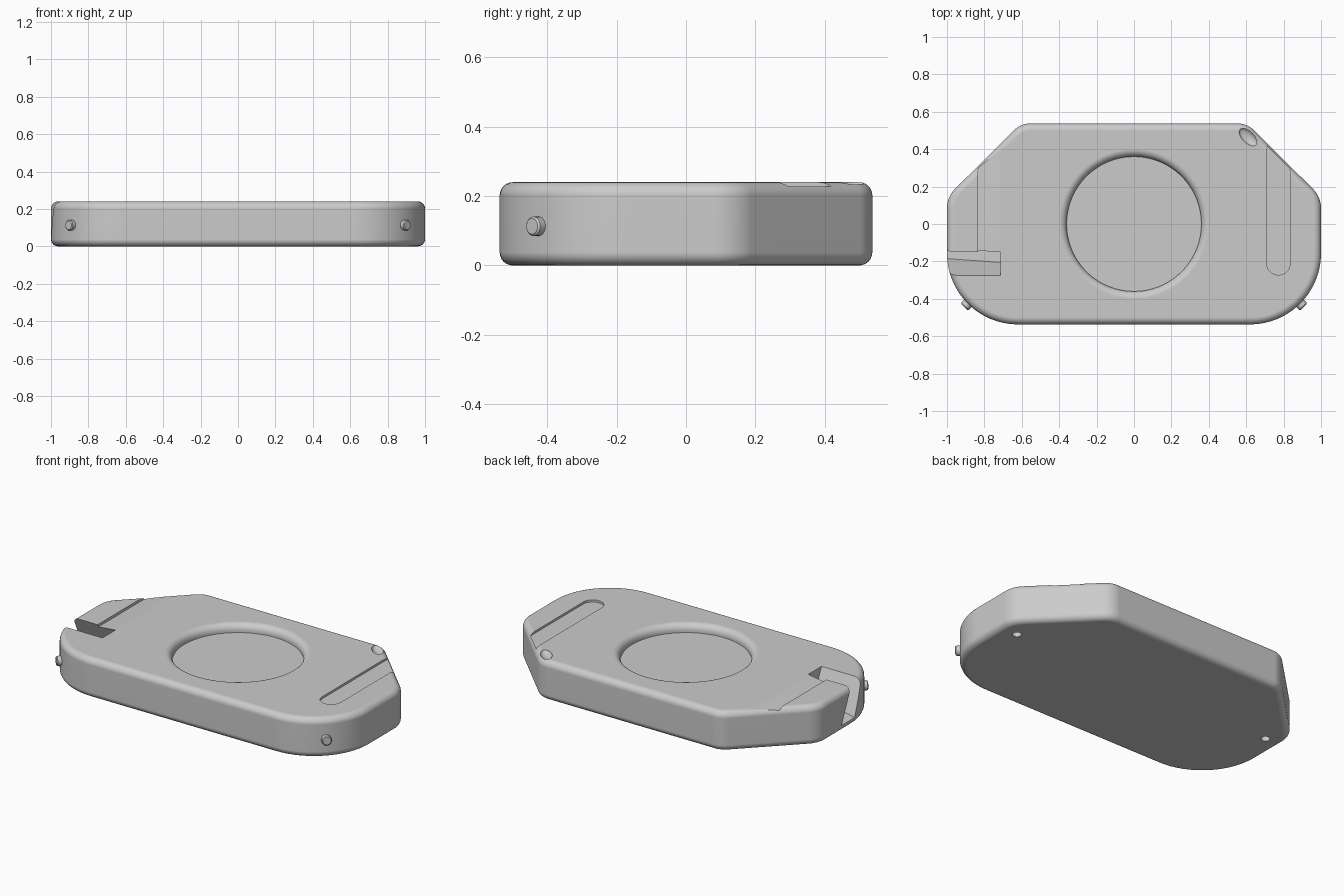
import bpy, bmesh, math
from mathutils import Vector

old = bpy.data.objects.get("Cube")
if old:
    bpy.data.objects.remove(old)

HEIGHT = 0.24
FILLET = 0.038

grey = bpy.data.materials.new("plain_grey")
grey.use_nodes = True
grey.diffuse_color = (0.6, 0.6, 0.6, 1)
grey.node_tree.nodes["Principled BSDF"].inputs["Base Color"].default_value = (0.6, 0.6, 0.6, 1)


def loft(name, rings):
    """Closed solid skinned through equal-length rings of points."""
    bm = bmesh.new()
    loops = [[bm.verts.new(p) for p in ring] for ring in rings]
    for a, b in zip(loops, loops[1:]):
        for i in range(len(a)):
            j = (i + 1) % len(a)
            bm.faces.new((a[i], a[j], b[j], b[i]))
    bm.faces.new(loops[0][::-1])
    bm.faces.new(loops[-1])
    bmesh.ops.recalc_face_normals(bm, faces=bm.faces)
    mesh = bpy.data.meshes.new(name)
    bm.to_mesh(mesh)
    bm.free()
    mesh.materials.append(grey)
    obj = bpy.data.objects.new(name, mesh)
    bpy.context.collection.objects.link(obj)
    return obj


def circle(x, y, z, r, n=32):
    steps = [math.tau * i / n for i in range(n)]
    return [(x + r * math.cos(a), y + r * math.sin(a), z) for a in steps]


def activate(obj):
    bpy.ops.object.select_all(action='DESELECT')
    obj.select_set(True)
    bpy.context.view_layer.objects.active = obj


def cut(target, cutter):
    activate(target)
    mod = target.modifiers.new("cut", 'BOOLEAN')
    mod.operation = 'DIFFERENCE'
    mod.solver = 'EXACT'
    mod.object = cutter
    bpy.ops.object.modifier_apply(modifier=mod.name)
    bpy.data.objects.remove(cutter)


# Body outline: corner position and rounding radius, counter-clockwise
CORNERS = [(-1, -0.537, 0.38), (1, -0.537, 0.38), (1, 0.145, 0.15),
           (0.605, 0.537, 0.12), (-0.605, 0.537, 0.12), (-1, 0.145, 0.15)]


def outline(inset, z, steps=16):
    pts = []
    for i, (x, y, r) in enumerate(CORNERS):
        p = Vector((x, y))
        before = (p - Vector(CORNERS[i - 1][:2])).normalized()
        after = (Vector(CORNERS[(i + 1) % len(CORNERS)][:2]) - p).normalized()
        turn = math.acos(before.dot(after))
        inward = (after - before).normalized()
        centre = p + inward * (r / math.cos(turn / 2))
        start = math.atan2(-before.x, before.y)
        for k in range(steps + 1):
            a = start + turn * k / steps
            pts.append((centre.x + (r - inset) * math.cos(a),
                        centre.y + (r - inset) * math.sin(a), z))
    return pts


# Body with rounded lower and upper rims
quarter = [math.pi / 2 * k / 6 for k in range(7)]
rings = [outline(FILLET * (1 - math.sin(a)), FILLET * (1 - math.cos(a))) for a in quarter]
rings += [outline(FILLET * (1 - math.cos(a)), HEIGHT - FILLET * (1 - math.sin(a))) for a in quarter]
body = loft("body", rings)

# Round dish with a softened lip
lip = 0.04
rings = [circle(0, 0, HEIGHT - 0.05, 0.36, 96)]
rings += [circle(0, 0, HEIGHT - lip * (1 - math.sin(a)), 0.36 + lip * (1 - math.cos(a)), 96)
          for a in quarter]
rings.append(circle(0, 0, HEIGHT + 0.03, 0.36 + lip, 96))
cut(body, loft("dish_cutter", rings))

# Shallow groove with one round end, open at the bevelled corner
def groove(z):
    pts = [(0.7725 + 0.0625 * math.cos(a), -0.21 + 0.0625 * math.sin(a), z)
           for a in [math.pi + math.pi * k / 16 for k in range(17)]]
    return pts + [(0.835, 0.7, z), (0.71, 0.7, z)]

cut(body, loft("groove_cutter", [groove(HEIGHT - 0.013), groove(HEIGHT + 0.05)]))

# Leaning side notch whose floor falls toward the outside
def notch(x, floor):
    lean = lambda y, z: y + 0.45 * (HEIGHT - z)
    top = HEIGHT + 0.06
    return [(x, lean(-0.275, floor), floor), (x, lean(-0.15, floor), floor),
            (x, lean(-0.15, top), top), (x, lean(-0.275, top), top)]

cut(body, loft("notch_cutter", [notch(-1.1, 0.025), notch(-0.715, 0.085)]))

# Ramped strip running from the notch to the bevelled corner
def ramp(y):
    return [(-0.835, y, HEIGHT - 0.016), (-0.565, y, HEIGHT + 0.02), (-0.835, y, HEIGHT + 0.02)]

cut(body, loft("ramp_cutter", [ramp(-0.17), ramp(0.7)]))

# Small oval dimple beside the bevelled corner
bpy.ops.mesh.primitive_uv_sphere_add(segments=32, ring_count=16, radius=1,
                                     location=(0.61, 0.465, HEIGHT + 0.001),
                                     rotation=(0, 0, -math.pi / 4))
dimple = bpy.context.object
dimple.scale = (0.06, 0.032, 0.022)
bpy.context.view_layer.update()
dimple.data.materials.append(grey)
cut(body, dimple)

# Two small holes in the underside
for side in (-1, 1):
    cut(body, loft("hole_cutter", [circle(side * 0.89, 0.06, z, 0.025) for z in (-0.05, 0.05)]))

# Side pins on the rounded front corners
pins = []
for side, label in ((-1, "right"), (1, "left")):
    out = Vector((side, -1, 0)).normalized()
    pin = loft(label + "_pin", [circle(0, 0, d, r, 20)
                                for d, r in ((-0.06, 0.028), (0.02, 0.028), (0.025, 0.023))])
    pin.rotation_mode = 'QUATERNION'
    pin.rotation_quaternion = out.to_track_quat('Z', 'Y')
    pin.location = (side * 0.889, -0.426, 0.113)
    pins.append(pin)

# Smooth shading with crisp edges and flat large faces
for obj in [body] + pins:
    activate(obj)
    bpy.ops.object.shade_smooth_by_angle(angle=math.radians(32))
    weighted = obj.modifiers.new("even_normals", 'WEIGHTED_NORMAL')
    weighted.keep_sharp = True
